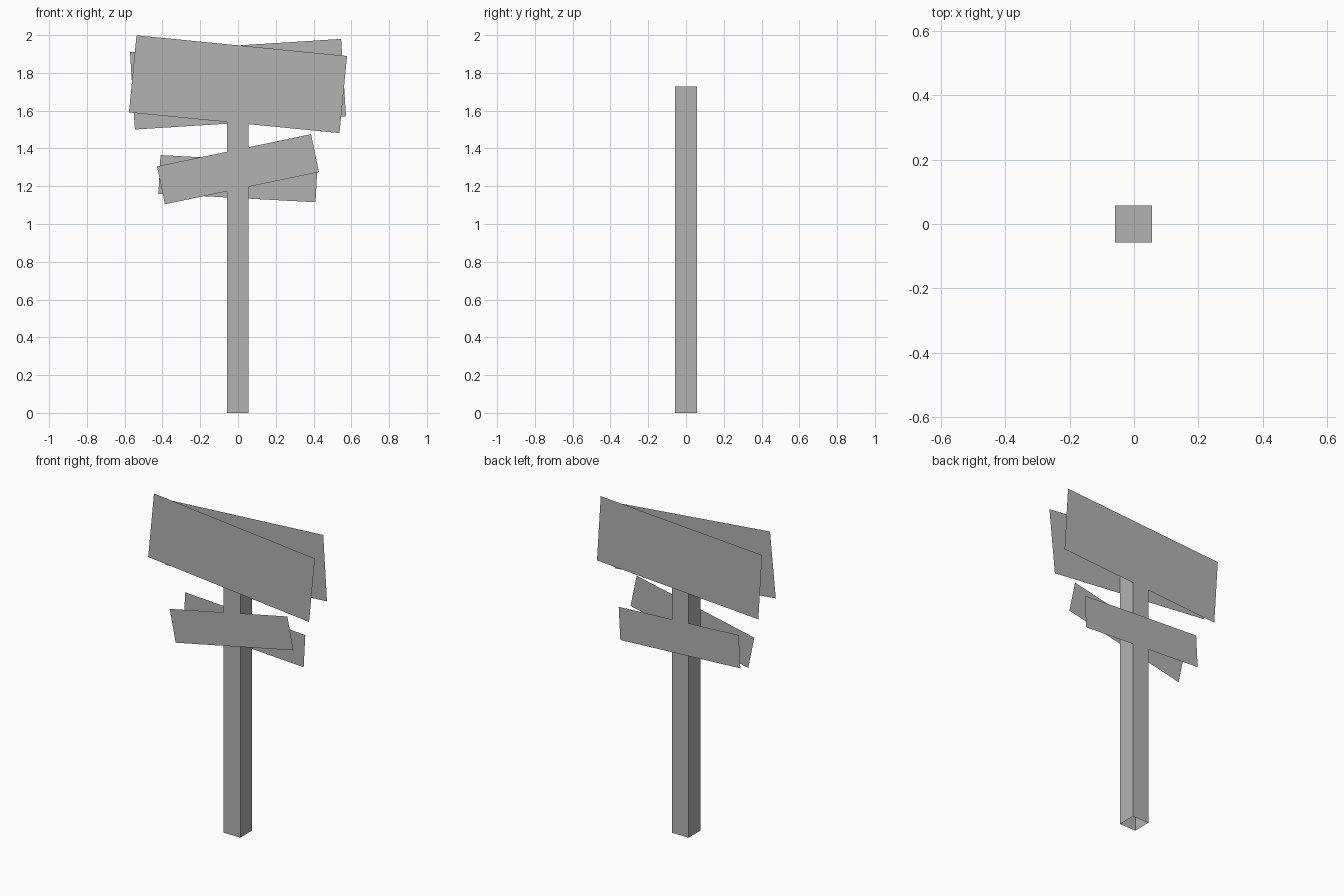
import bpy
import bmesh
from math import radians

cube = bpy.data.objects.get("Cube")
if cube:
    bpy.data.objects.remove(cube)

# Single plain grey
grey = bpy.data.materials.new("plain grey")
grey.use_nodes = True
colour = (0.45, 0.45, 0.45, 1)
grey.diffuse_color = colour
grey.node_tree.nodes["Principled BSDF"].inputs["Base Color"].default_value = colour


def add_object(name, bm):
    mesh = bpy.data.meshes.new(name)
    bm.to_mesh(mesh)
    bm.free()
    mesh.materials.append(grey)
    obj = bpy.data.objects.new(name, mesh)
    bpy.context.collection.objects.link(obj)
    return obj


# Square post, capped on top and open underneath
post_width, post_height = 0.115, 1.727
bm = bmesh.new()
bmesh.ops.create_cube(bm, size=1)
bm.normal_update()
bmesh.ops.delete(bm, geom=[f for f in bm.faces if f.normal.z < -0.5], context="FACES")
post = add_object("post", bm)
post.scale = (post_width, post_width, post_height)
post.location = (-0.001, 0, post_height / 2)


# Paper-thin sign boards, tilted, on both sides of the post
def add_board(name, side, z, width, height, tilt):
    bm = bmesh.new()
    bmesh.ops.create_grid(bm, x_segments=1, y_segments=1, size=0.5)
    board = add_object(name, bm)
    board.scale = (width, height, 1)
    board.location = (0, side * 0.064, z)
    # The back boards are turned round, so their tilt is mirrored
    turned = side > 0
    board.rotation_euler = (radians(90), radians(-tilt if not turned else tilt),
                            radians(180 if turned else 0))


FRONT, BACK = -1, 1
add_board("large_front_board", FRONT, 1.74, 1.12, 0.41, -5.6)
add_board("large_back_board", BACK, 1.74, 1.12, 0.41, 3.6)
add_board("small_front_board", FRONT, 1.29, 0.833, 0.205, 11.8)
add_board("small_back_board", BACK, 1.24, 0.833, 0.205, -3.1)
